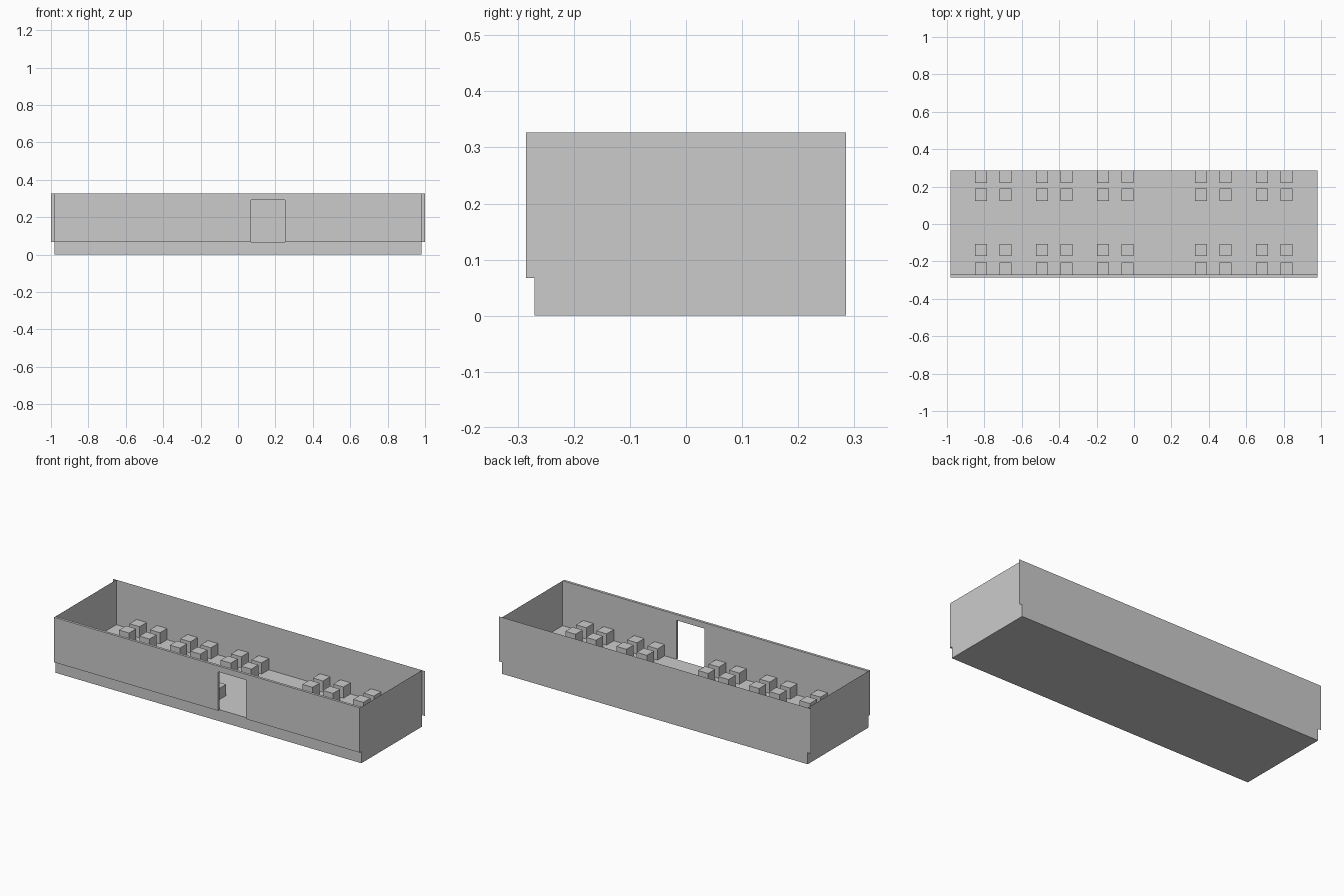
import bpy, bmesh

if "Cube" in bpy.data.objects:
    bpy.data.objects.remove(bpy.data.objects["Cube"])

X, Y, YF = 0.98, 0.285, -0.27      # body half length, back, inside of front wall
FLOOR, TOP = 0.067, 0.327
SEAT = 0.065


def make_object(name, bm):
    mesh = bpy.data.meshes.new(name)
    bmesh.ops.recalc_face_normals(bm, faces=bm.faces)
    bm.to_mesh(mesh)
    bm.free()
    obj = bpy.data.objects.new(name, mesh)
    bpy.context.collection.objects.link(obj)
    return obj


def box(name, x0, x1, y0, y1, z0, z1):
    bm = bmesh.new()
    bmesh.ops.create_cube(bm, size=1)
    for v in bm.verts:
        v.co.x = x1 if v.co.x > 0 else x0
        v.co.y = y1 if v.co.y > 0 else y0
        v.co.z = z1 if v.co.z > 0 else z0
    return make_object(name, bm)


def panel(name, points, thickness=0.0):
    """Flat outline, optionally extruded along y."""
    bm = bmesh.new()
    face = bm.faces.new([bm.verts.new(p) for p in points])
    if thickness:
        new = bmesh.ops.extrude_face_region(bm, geom=[face])["geom"]
        verts = [g for g in new if isinstance(g, bmesh.types.BMVert)]
        bmesh.ops.translate(bm, verts=verts, vec=(0, thickness, 0))
    return make_object(name, bm)


# Floor slab
box("floor_base", -X, X, YF, Y, 0, FLOOR)

# Front wall with doorway, slightly overhanging the base
outline = [(-X, FLOOR), (0.07, FLOOR), (0.07, 0.293), (0.25, 0.293),
           (0.25, FLOOR), (X, FLOOR), (X, TOP), (-X, TOP)]
panel("front_wall", [(x, -Y, z) for x, z in outline], YF + Y)

# Thin back wall, a little longer than the body
panel("back_wall", [(-1, Y, FLOOR), (1, Y, FLOOR), (1, Y, TOP), (-1, Y, TOP)])

# Thin end walls
for side, x in (("left", -X), ("right", X)):
    panel(side + "_end_wall",
          [(x, YF, FLOOR), (x, Y, FLOOR), (x, Y, TOP), (x, YF, TOP)])

# Seat blocks: facing pairs in four rows, with a gap at the doorway
for start in (-0.85, -0.524, -0.198, 0.326, 0.652):
    for x in (start, start + 0.131):
        for y in (YF, -0.172, 0.124, Y - SEAT):
            box("seat", x, x + SEAT, y, y + SEAT, FLOOR, FLOOR + SEAT)
